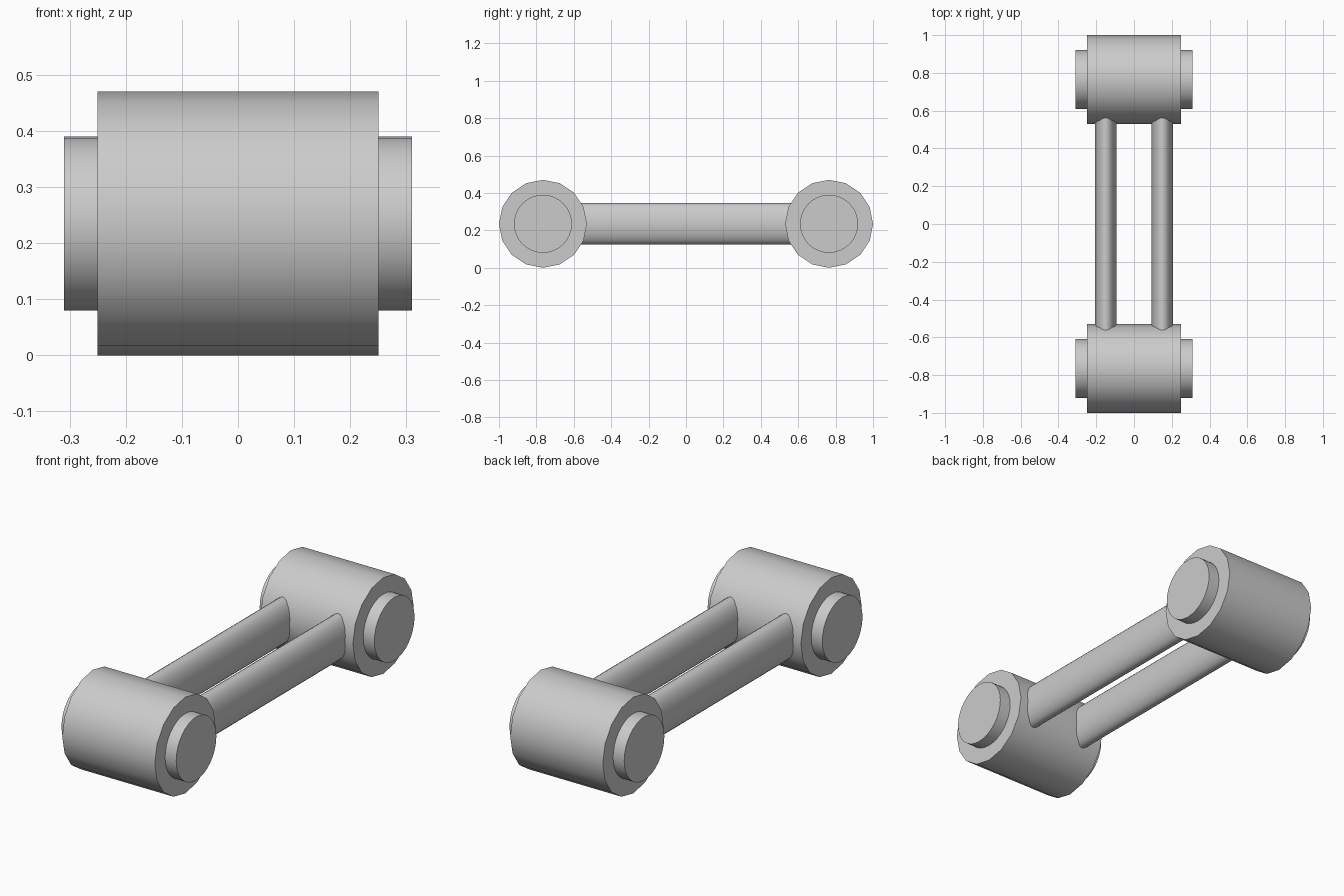
import bpy
from math import pi, radians

if "Cube" in bpy.data.objects:
    bpy.data.objects.remove(bpy.data.objects["Cube"])

AXIS_Z = 0.235      # height of every axis
END_Y = 0.765       # distance of the end bushings from the centre


def cylinder(name, sides, radius, length, location, rotation, scale=(1, 1, 1)):
    bpy.ops.mesh.primitive_cylinder_add(vertices=sides, radius=radius, depth=length,
                                        location=location, rotation=rotation)
    obj = bpy.context.object
    obj.name = name
    obj.scale = scale
    bpy.ops.object.transform_apply(location=False, rotation=True, scale=True)
    bpy.ops.object.shade_smooth_by_angle(angle=radians(35))
    return obj


# End bushings, each with a pin running through it
for side, label in ((-1, "front"), (1, "back")):
    centre = (0, side * END_Y, AXIS_Z)
    cylinder(f"{label}_bushing", 16, 0.235, 0.50, centre, (0, pi / 2, 0))
    cylinder(f"{label}_pin", 32, 0.155, 0.62, centre, (0, pi / 2, 0))

# Twin oval connecting rods, sunk into the bushings
for side, label in ((-1, "left"), (1, "right")):
    cylinder(f"{label}_rod", 32, 1, 1.30, (side * 0.15, 0, AXIS_Z),
             (pi / 2, 0, 0), (0.057, 0.11, 1))
